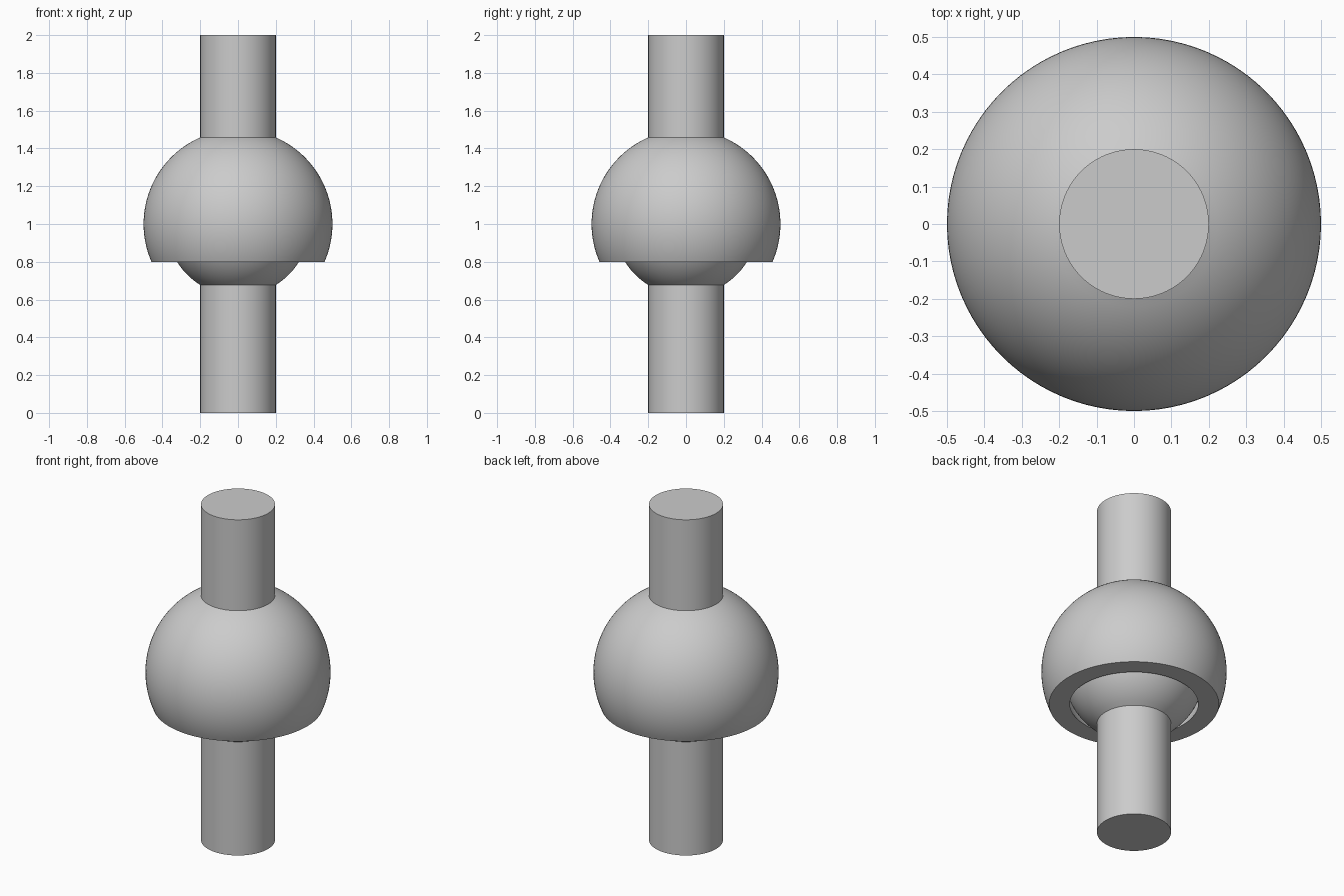
import bpy
import bmesh
from math import asin, acos, cos, sin, pi, radians

cube = bpy.data.objects.get("Cube")
if cube:
    bpy.data.objects.remove(cube, do_unlink=True)

CENTRE = 1.0      # height of the joint centre
RIM = 0.8         # height of the socket mouth
ROD = 0.2         # rod radius
OUTER, CAVITY, BALL = 0.5, 0.4, 0.38
SIDES = 96

grey = bpy.data.materials.new("light grey")
grey.use_nodes = True
colour = (0.6, 0.6, 0.6, 1)
grey.diffuse_color = colour
grey.node_tree.nodes["Principled BSDF"].inputs["Base Color"].default_value = colour


def arc(radius, start, end, steps=32):
    """Profile points on a circle about the joint centre, by elevation."""
    angles = [start + (end - start) * i / steps for i in range(steps + 1)]
    return [(max(0, radius * cos(a)), CENTRE + radius * sin(a)) for a in angles]


def lathe(name, profile):
    """Turn an (x, z) profile around the upright axis into a closed solid."""
    bm = bmesh.new()
    verts = [bm.verts.new((x, 0, z)) for x, z in profile]
    edges = [bm.edges.new(pair) for pair in zip(verts, verts[1:])]
    bmesh.ops.spin(bm, geom=verts + edges, cent=(0, 0, 0), axis=(0, 0, 1),
                   angle=2 * pi, steps=SIDES, use_merge=True)
    bmesh.ops.remove_doubles(bm, verts=bm.verts, dist=0.0001)
    bmesh.ops.recalc_face_normals(bm, faces=bm.faces)
    mesh = bpy.data.meshes.new(name)
    bm.to_mesh(mesh)
    bm.free()
    mesh.materials.append(grey)
    obj = bpy.data.objects.new(name, mesh)
    bpy.context.collection.objects.link(obj)
    bpy.ops.object.select_all(action="DESELECT")
    obj.select_set(True)
    bpy.context.view_layer.objects.active = obj
    bpy.ops.object.shade_smooth_by_angle(angle=radians(30))
    return obj


# Upper rod and hollow socket
drop = RIM - CENTRE
lathe("socket_with_upper_rod",
      [(0, 2), (ROD, 2)]
      + arc(OUTER, acos(ROD / OUTER), asin(drop / OUTER))
      + arc(CAVITY, asin(drop / CAVITY), pi / 2))

# Lower rod and the ball held in the socket
lathe("ball_with_lower_rod",
      [(0, 0), (ROD, 0)] + arc(BALL, -acos(ROD / BALL), pi / 2))
